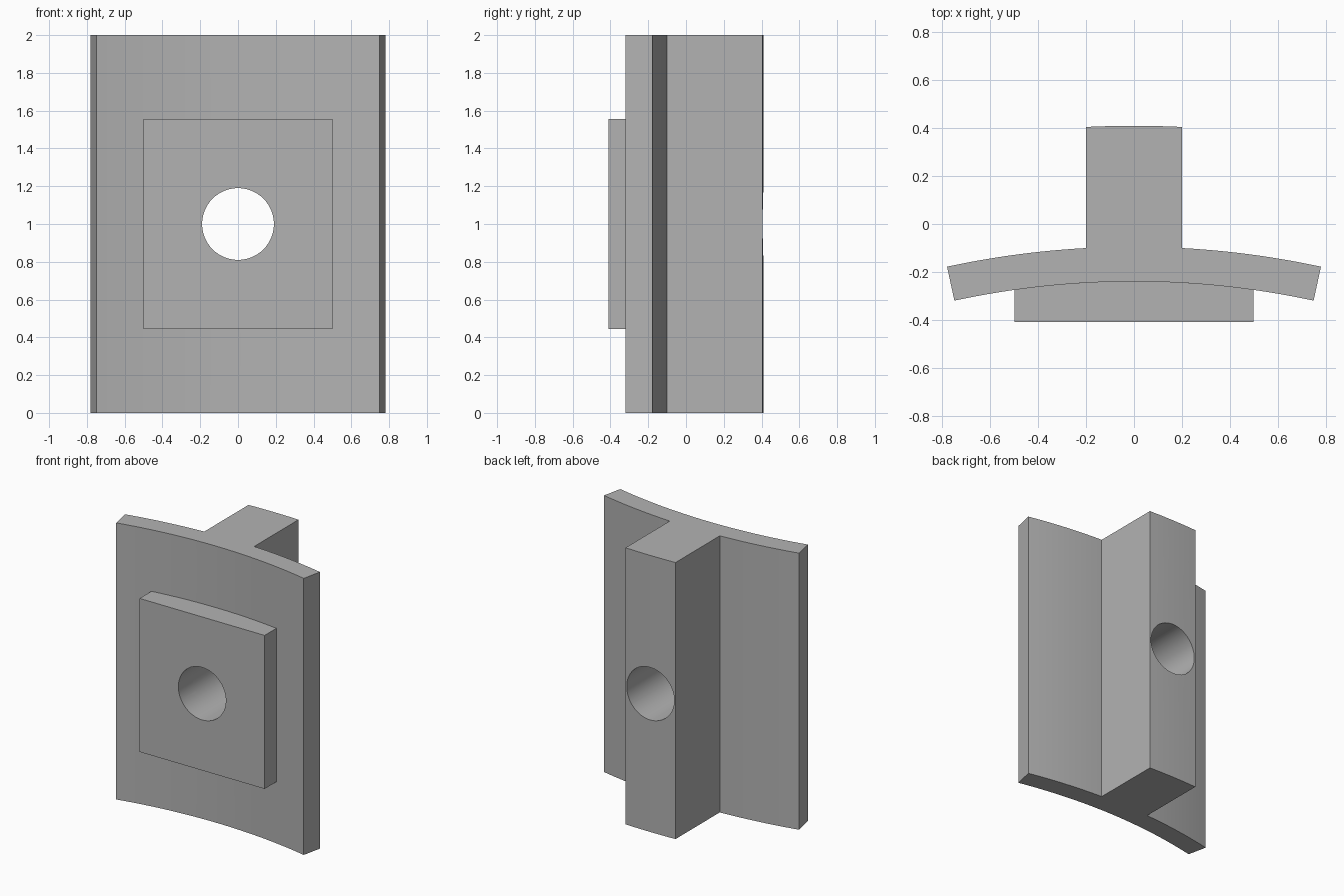
import bpy, bmesh, math

if "Cube" in bpy.data.objects:
    bpy.data.objects.remove(bpy.data.objects["Cube"], do_unlink=True)

CENTRE_Y = -3.795          # shared axis of all the arcs
R_IN, R_OUT, R_RIB = 3.555, 3.70, 4.205
HALF_ANGLE = math.asin(0.75 / R_IN)
RIB_X, PAD_X = 0.2, 0.5
HEIGHT = 2.0

grey = bpy.data.materials.new("plain grey")
grey.use_nodes = True
colour = (0.45, 0.45, 0.45, 1)
grey.diffuse_color = colour
grey.node_tree.nodes["Principled BSDF"].inputs["Base Color"].default_value = colour


def arc(radius, start, end, steps):
    """Points on an arc around the shared axis, angles measured from +y."""
    angles = [start + (end - start) * i / steps for i in range(steps + 1)]
    return [(radius * math.sin(a), CENTRE_Y + radius * math.cos(a)) for a in angles]


def extrude_profile(name, points, z0, z1):
    bm = bmesh.new()
    face = bm.faces.new([bm.verts.new((x, y, z0)) for x, y in points])
    top = bmesh.ops.extrude_face_region(bm, geom=[face])["geom"]
    verts = [v for v in top if isinstance(v, bmesh.types.BMVert)]
    bmesh.ops.translate(bm, verts=verts, vec=(0, 0, z1 - z0))
    bmesh.ops.recalc_face_normals(bm, faces=bm.faces)
    mesh = bpy.data.meshes.new(name)
    bm.to_mesh(mesh)
    bm.free()
    mesh.materials.append(grey)
    obj = bpy.data.objects.new(name, mesh)
    bpy.context.collection.objects.link(obj)
    return obj


# Curved plate with the rib growing out of its back
rib_root = math.asin(RIB_X / R_OUT)
rib_end = math.asin(RIB_X / R_RIB)
profile = (arc(R_IN, -HALF_ANGLE, HALF_ANGLE, 32)
           + arc(R_OUT, HALF_ANGLE, rib_root, 12)
           + arc(R_RIB, rib_end, -rib_end, 8)
           + arc(R_OUT, -rib_root, -HALF_ANGLE, 12))
body = extrude_profile("curved_plate_and_rib", profile, 0, HEIGHT)

# Flat-fronted pad whose back follows the plate
pad_angle = math.asin(PAD_X / R_IN)
pad_profile = arc(R_IN, -pad_angle, pad_angle, 24) + [(PAD_X, -0.41), (-PAD_X, -0.41)]
pad = extrude_profile("front_pad", pad_profile, 0.445, 1.555)

# Round bore through pad, plate and rib
bpy.ops.mesh.primitive_cylinder_add(vertices=64, radius=0.19, depth=2,
                                    location=(0, 0, 1), rotation=(math.pi / 2, 0, 0))
cutter = bpy.context.object
cutter.name = "bore_cutter"
cutter.data.materials.append(grey)

for obj in (body, pad):
    bpy.ops.object.select_all(action='DESELECT')
    obj.select_set(True)
    bpy.context.view_layer.objects.active = obj
    bore = obj.modifiers.new("bore", 'BOOLEAN')
    bore.operation = 'DIFFERENCE'
    bore.solver = 'EXACT'
    bore.object = cutter
    bpy.ops.object.modifier_apply(modifier=bore.name)
    bpy.ops.object.shade_smooth_by_angle(angle=math.radians(20))

bpy.data.objects.remove(cutter, do_unlink=True)
